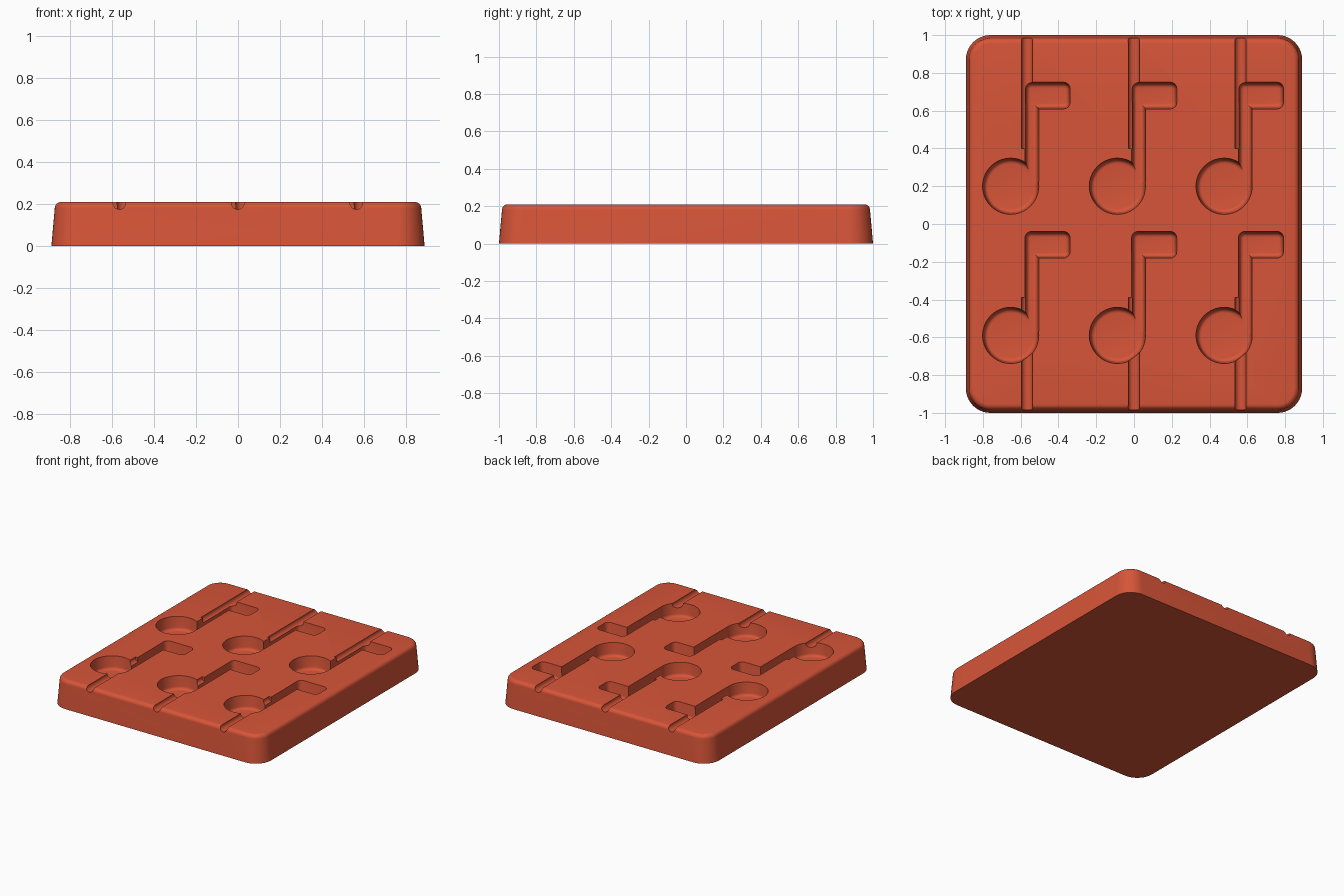
import bpy
import bmesh
from math import sin, cos, pi

TOP = 0.21
FLOOR = 0.11

if "Cube" in bpy.data.objects:
    bpy.data.objects.remove(bpy.data.objects["Cube"], do_unlink=True)

red = bpy.data.materials.new("silicone_red")
red.use_nodes = True
colour = (0.68, 0.09, 0.04, 1)
red.diffuse_color = colour
red.node_tree.nodes["Principled BSDF"].inputs["Base Color"].default_value = colour


def outline(cx, cy, hx, hy, r, steps):
    """Rounded rectangle; a full circle when r equals both half sizes."""
    points = []
    for quarter, (sx, sy) in enumerate([(1, 1), (-1, 1), (-1, -1), (1, -1)]):
        for i in range(steps + 1):
            a = (quarter + i / steps) * pi / 2
            points.append((cx + sx * (hx - r) + r * cos(a),
                           cy + sy * (hy - r) + r * sin(a)))
    return points


def loft(name, cx, cy, hx, hy, r, layers, steps=8):
    """Stack outlines, each inset by d at height z, into a closed solid."""
    bm = bmesh.new()
    rings = []
    for d, z in layers:
        pts = outline(cx, cy, hx - d, hy - d, max(r - d, 0.006), steps)
        rings.append([bm.verts.new((x, y, z)) for x, y in pts])
    bm.faces.new(rings[0][::-1])
    bm.faces.new(rings[-1])
    for low, high in zip(rings, rings[1:]):
        for i in range(len(low)):
            j = (i + 1) % len(low)
            bm.faces.new((low[i], low[j], high[j], high[i]))
    bmesh.ops.remove_doubles(bm, verts=bm.verts, dist=1e-5)
    bmesh.ops.recalc_face_normals(bm, faces=bm.faces)
    mesh = bpy.data.meshes.new(name)
    bm.to_mesh(mesh)
    bm.free()
    mesh.materials.append(red)
    obj = bpy.data.objects.new(name, mesh)
    bpy.context.collection.objects.link(obj)
    return obj


# Tapered block with a rounded top edge
edge = 0.03
layers = [(0, 0)] + [(0.016 + edge * (1 - cos(a)), TOP - edge + edge * sin(a))
                     for a in [i * pi / 12 for i in range(7)]]
block = loft("mould_block", 0, 0, 0.89, 1.0, 0.13, layers, 10)
bpy.context.view_layer.objects.active = block
block.select_set(True)


def carve(cutter):
    cutter.hide_render = True
    mod = block.modifiers.new("carve", "BOOLEAN")
    mod.operation = "DIFFERENCE"
    mod.solver = "EXACT"
    mod.object = cutter
    bpy.ops.object.modifier_apply(modifier=mod.name)
    bpy.data.objects.remove(cutter, do_unlink=True)


# Pocket section: filleted floor, slightly drafted wall
fillet = 0.022
pocket = [(0.008 + fillet * (1 - sin(a)), FLOOR + fillet * (1 - cos(a)))
          for a in [i * pi / 10 for i in range(6)]]
pocket += [(0, TOP), (0, TOP + 0.05)]


def groove(x, y0, y1):
    """Half-round stick channel along y."""
    bpy.ops.mesh.primitive_cylinder_add(
        vertices=24, radius=0.03, depth=y1 - y0,
        location=(x, (y0 + y1) / 2, TOP - 0.005), rotation=(pi / 2, 0, 0))
    cutter = bpy.context.object
    cutter.data.materials.append(red)
    bpy.context.view_layer.objects.active = block
    return cutter


# Six note-shaped pockets, each with a stick channel to the nearer edge
for col in (-1, 0, 1):
    for y, channel in ((0.2, (0.4, 1.1)), (-0.59, (-1.1, -0.39))):
        x = -0.088 + col * 0.565
        carve(loft("note_head", x, y, 0.149, 0.149, 0.149, pocket, 10))
        carve(loft("note_stem", x + 0.1125, y + 0.25, 0.0365, 0.255, 0.03, pocket, 4))
        carve(loft("note_flag", x + 0.195, y + 0.48, 0.12, 0.071, 0.035, pocket, 4))
        carve(groove(x + 0.087, *channel))

bpy.ops.object.select_all(action="DESELECT")
block.select_set(True)
bpy.context.view_layer.objects.active = block
bpy.ops.object.shade_smooth_by_angle(angle=0.6)
